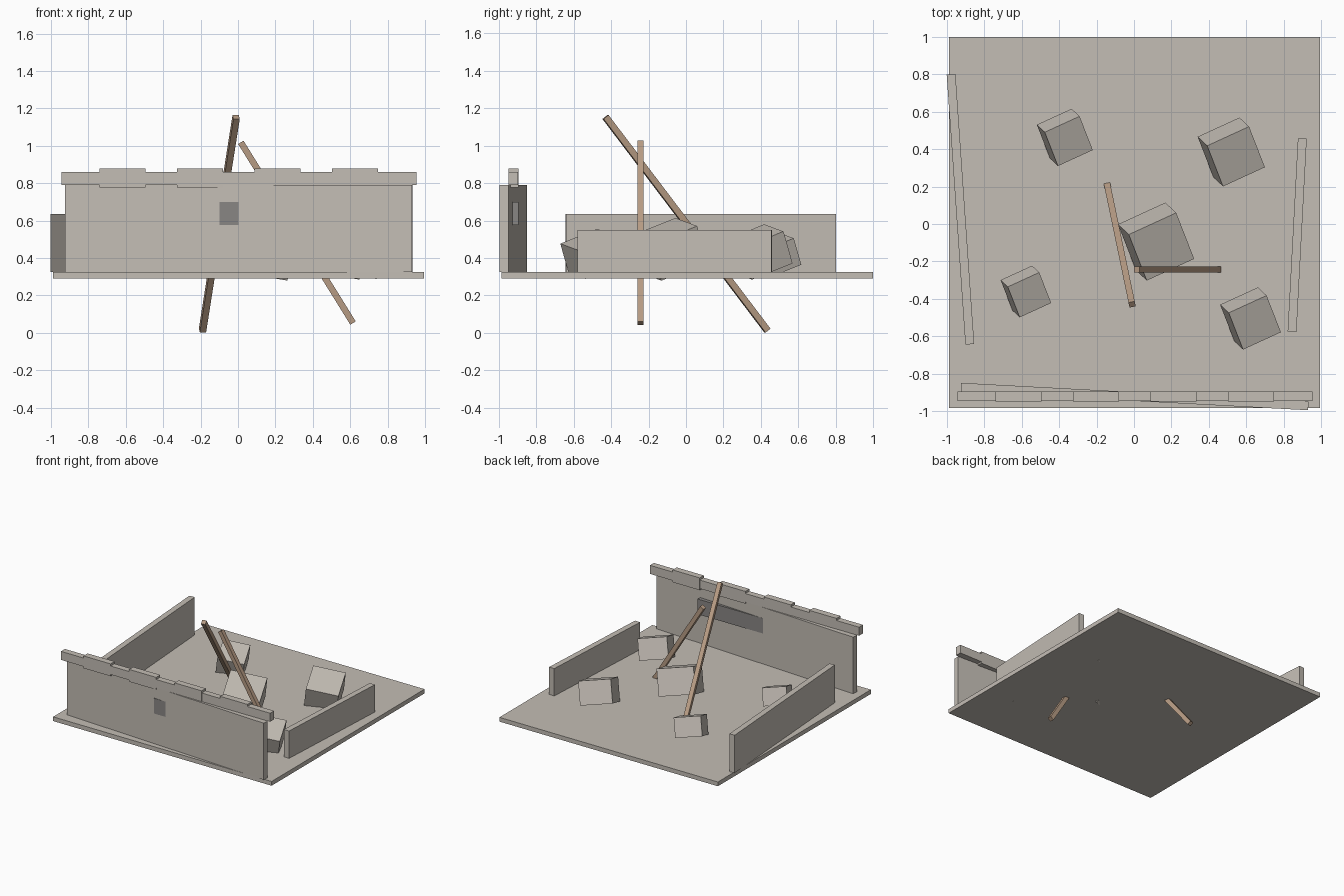
import bpy
from mathutils import Matrix, Vector

if "Cube" in bpy.data.objects:
    bpy.data.objects.remove(bpy.data.objects["Cube"], do_unlink=True)


def material(name, rgb):
    mat = bpy.data.materials.new(name)
    mat.use_nodes = True
    mat.diffuse_color = (*rgb, 1)
    mat.node_tree.nodes["Principled BSDF"].inputs["Base Color"].default_value = (*rgb, 1)
    return mat


stone = material("pale stone", (0.55, 0.51, 0.46))
shadow_stone = material("dark stone", (0.25, 0.24, 0.23))
wood = material("weathered wood", (0.47, 0.33, 0.23))


def box(name, centre, size, mat, axes=((1, 0, 0), (0, 1, 0), (0, 0, 1))):
    """Box with its sides along the three given axes."""
    bpy.ops.mesh.primitive_cube_add(size=1)
    ob = bpy.context.object
    ob.name = name
    turn = Matrix([Vector(a).normalized() for a in axes]).transposed().to_4x4()
    ob.matrix_world = Matrix.Translation(centre) @ turn @ Matrix.Diagonal((*size, 1))
    ob.data.materials.append(mat)
    return ob


def span(name, lo, hi, mat):
    """Upright box between two opposite corners."""
    lo, hi = Vector(lo), Vector(hi)
    return box(name, (lo + hi) / 2, hi - lo, mat)


def bar(name, start, end, width, height, mat):
    """Box running from start to end, with one level side."""
    start, end = Vector(start), Vector(end)
    along = (end - start).normalized()
    side = Vector((0, 0, 1)).cross(along).normalized()
    return box(name, (start + end) / 2, ((end - start).length, width, height), mat,
               (along, side, along.cross(side)))


# Floor slab
FLOOR = 0.325
span("floor_slab", (-0.99, -0.985, 0.29), (0.995, 1.0, FLOOR), stone)


# Slightly skewed walls, given by their centre lines
def wall(name, start, end, top):
    mid = (FLOOR + top) / 2
    return bar(name, (*start, mid), (*end, mid), 0.047, top - FLOOR, stone)


wall("front_wall", (-0.925, -0.873), (0.932, -0.972), 0.79)
wall("right_wall", (-0.978, 0.80), (-0.878, -0.643), 0.635)
wall("left_wall", (0.90, 0.457), (0.845, -0.577), 0.55)

# Coping along the front wall, with raised blocks
span("coping", (-0.945, -0.947, 0.79), (0.955, -0.896, 0.86), stone)
for i in range(4):
    x = -0.617 + i * 0.414
    span(f"raised_block_{i + 1}", (x - 0.123, -0.948, 0.777), (x + 0.123, -0.895, 0.878), stone)

# Dark slot panel set through the front wall
span("slot_panel", (-0.10, -0.946, 0.575), (0.52, -0.895, 0.70), shadow_stone)

# Tilted rubble blocks half sunk in the floor
tilt = ((0.898, 0.413, -0.153), (0.34, -0.874, -0.35), (-0.277, 0.262, -0.924))
rubble = ((0.118, -0.094, 0.282), (0.52, 0.385, 0.249), (-0.37, 0.463, 0.207),
          (-0.578, -0.361, 0.187), (0.623, -0.505, 0.225))
for i, (x, y, s) in enumerate(rubble):
    box(f"rubble_block_{i + 1}", (x, y, FLOOR + 0.43 * s), (s, s, 0.74 * s), stone, tilt)

# Fallen beams piercing the floor
bar("long_beam", (-0.19, 0.435, 0.012), (-0.01, -0.43, 1.153), 0.034, 0.034, wood)
bar("short_beam", (0.615, -0.243, 0.052), (0.015, -0.243, 1.018), 0.034, 0.034, wood)
